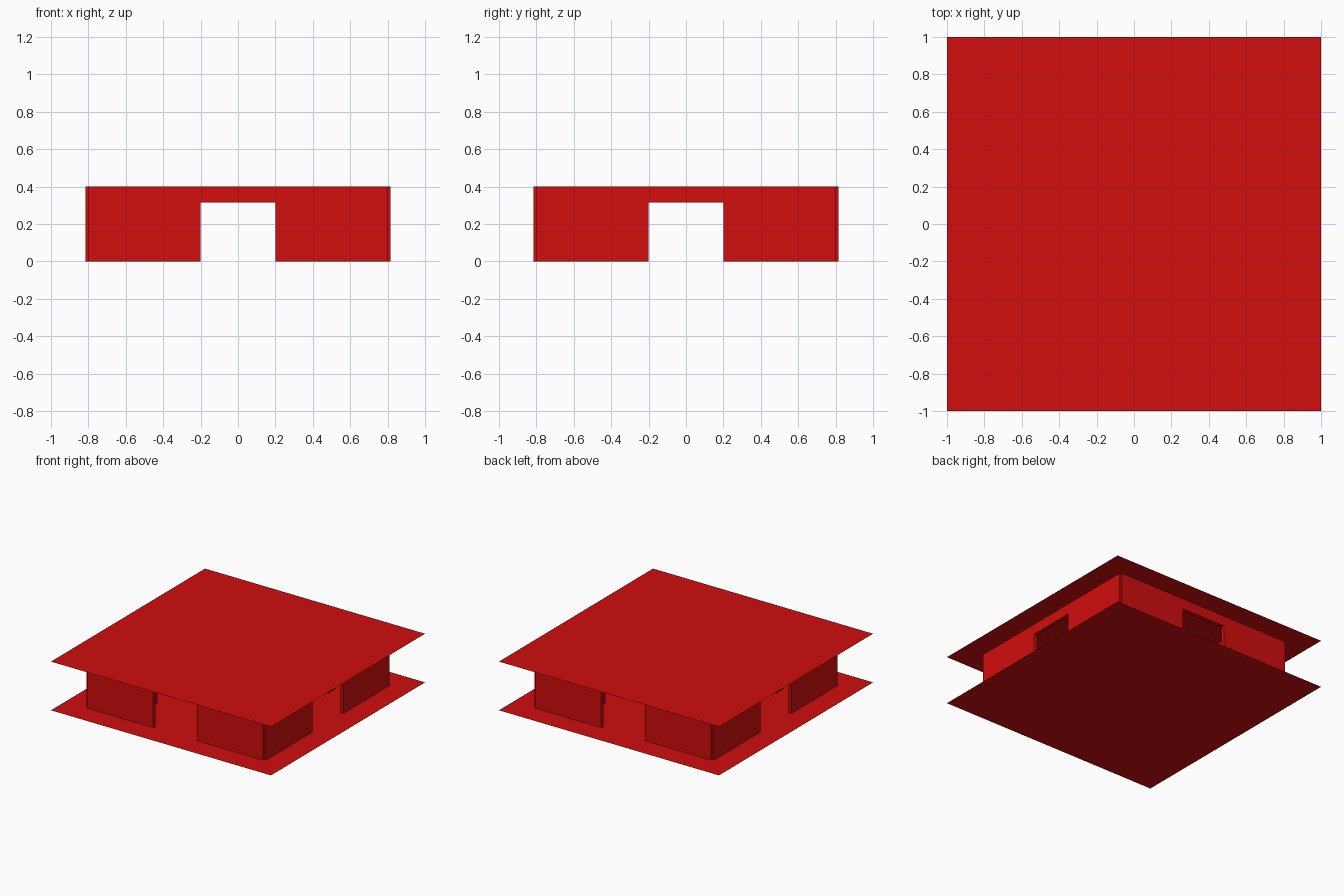
import bpy, bmesh, math
from mathutils import Matrix, Vector

if "Cube" in bpy.data.objects:
    bpy.data.objects.remove(bpy.data.objects["Cube"])

HEIGHT = 0.4      # wall height
WALL_POS = 0.8    # wall centre line
THICK = 0.03      # wall thickness
DOOR_HALF = 0.2   # half width of doorway
DOOR_TOP = 0.315  # doorway height

red = bpy.data.materials.new("red")
red.diffuse_color = (0.64, 0.004, 0.004, 1)
red.use_nodes = True
red.node_tree.nodes["Principled BSDF"].inputs["Base Color"].default_value = red.diffuse_color


def finish(name, bm):
    bmesh.ops.recalc_face_normals(bm, faces=bm.faces) if len(bm.faces) > 1 else None
    mesh = bpy.data.meshes.new(name)
    bm.to_mesh(mesh)
    bm.free()
    mesh.materials.append(red)
    obj = bpy.data.objects.new(name, mesh)
    bpy.context.collection.objects.link(obj)
    return obj


def sheet(name, z):
    bm = bmesh.new()
    bmesh.ops.create_grid(bm, x_segments=1, y_segments=1, size=1,
                          matrix=Matrix.Translation((0, 0, z)))
    finish(name, bm)


def wall(name, angle):
    # arch-shaped outline with a doorway, extruded through the wall thickness
    w, d = WALL_POS, DOOR_HALF
    outline = [(-w, 0), (-d, 0), (-d, DOOR_TOP), (d, DOOR_TOP),
               (d, 0), (w, 0), (w, HEIGHT), (-w, HEIGHT)]
    bm = bmesh.new()
    face = bm.faces.new([bm.verts.new((x, -WALL_POS - THICK / 2, z)) for x, z in outline])
    ext = bmesh.ops.extrude_face_region(bm, geom=[face], use_keep_orig=True)
    moved = [v for v in ext["geom"] if isinstance(v, bmesh.types.BMVert)]
    bmesh.ops.translate(bm, verts=moved, vec=Vector((0, THICK, 0)))
    bmesh.ops.rotate(bm, verts=bm.verts, cent=(0, 0, 0),
                     matrix=Matrix.Rotation(angle, 3, 'Z'))
    finish(name, bm)


def pillar(name, x, y, width=0.09):
    bm = bmesh.new()
    bmesh.ops.create_cube(bm, size=1, matrix=Matrix.Translation((x, y, HEIGHT / 2))
                          @ Matrix.Diagonal((width, width, HEIGHT, 1)))
    finish(name, bm)


# Thin floor and roof sheets
sheet("floor", 0)
sheet("roof", HEIGHT)

# Four walls with doorways
for i, side in enumerate(("front", "right", "back", "left")):
    wall(side + "_wall", i * math.pi / 2)

# Inner support pillars
for sx, h in ((-1, "left"), (1, "right")):
    for sy, v in ((-1, "front"), (1, "back")):
        pillar(f"{v}_{h}_pillar", sx * 0.475, sy * 0.475)
